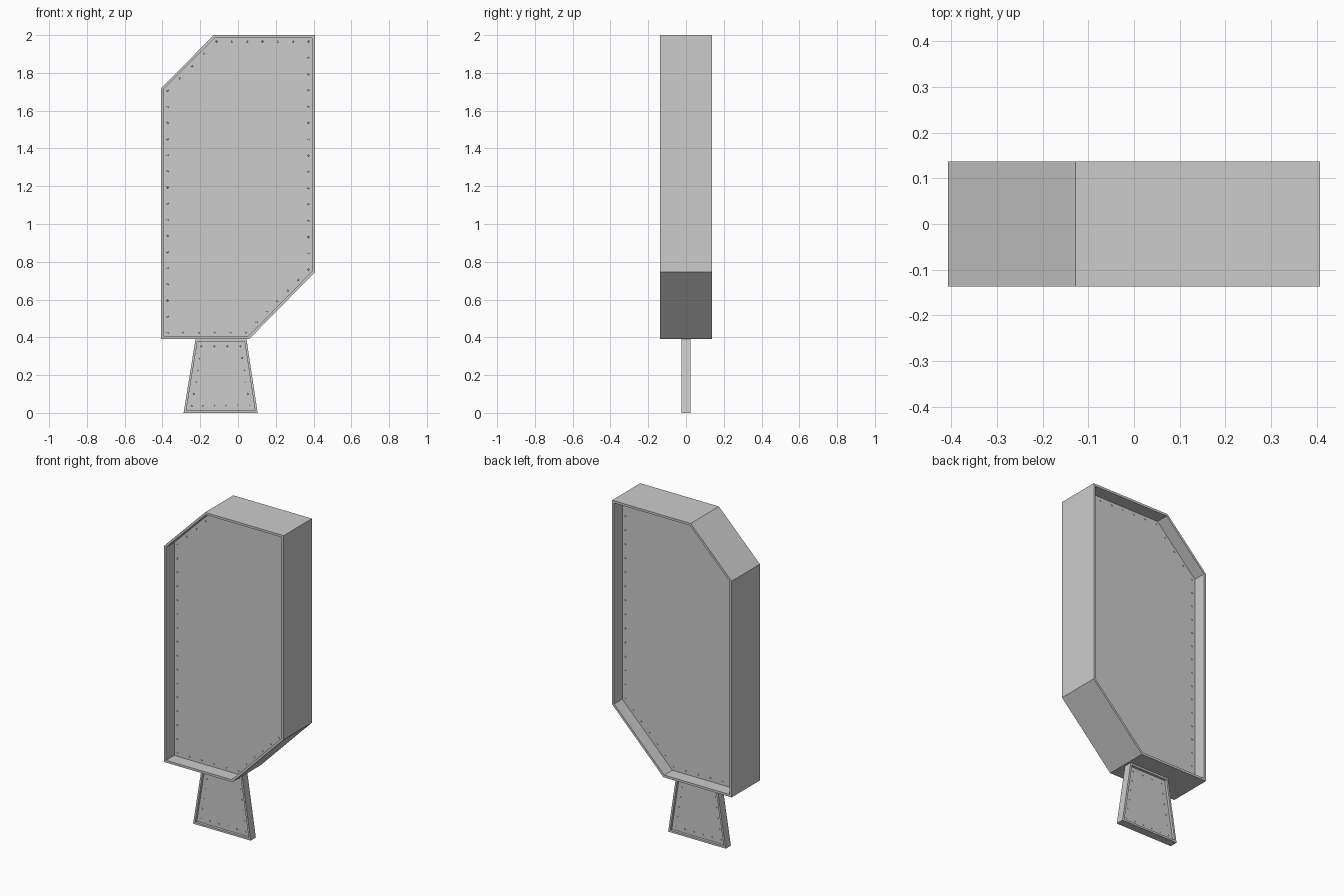
import bpy, bmesh, math
from mathutils import Vector, Matrix

if "Cube" in bpy.data.objects:
    bpy.data.objects.remove(bpy.data.objects["Cube"])


def inset(pts, d):
    """Offset a counter-clockwise (x, z) outline inward by d."""
    out, n = [], len(pts)
    for i in range(n):
        a, b, c = (Vector(pts[(i + k) % n]) for k in (-1, 0, 1))
        u, v = (b - a).normalized(), (c - b).normalized()
        n1, n2 = Vector((-u.y, u.x)), Vector((-v.y, v.x))
        out.append(b + (n1 + n2) * d / (1 + n1.dot(n2)))
    return out


def finish(name, bm):
    bmesh.ops.recalc_face_normals(bm, faces=bm.faces)
    me = bpy.data.meshes.new(name)
    bm.to_mesh(me)
    bm.free()
    ob = bpy.data.objects.new(name, me)
    bpy.context.collection.objects.link(ob)
    return ob


def frame(name, pts, t, half):
    bm = bmesh.new()
    loops = [[bm.verts.new((p[0], y, p[1])) for p in ring]
             for ring, y in ((pts, -half), (pts, half),
                             (inset(pts, t), half), (inset(pts, t), -half))]
    n = len(pts)
    for k in range(4):
        a, b = loops[k], loops[(k + 1) % 4]
        for i in range(n):
            j = (i + 1) % n
            bm.faces.new((a[i], a[j], b[j], b[i]))
    return finish(name, bm)


def panel(name, pts, half):
    bm = bmesh.new()
    f = bm.faces.new([bm.verts.new((p[0], -half, p[1])) for p in pts])
    ext = bmesh.ops.extrude_face_region(bm, geom=[f])
    vs = [v for v in ext["geom"] if isinstance(v, bmesh.types.BMVert)]
    bmesh.ops.translate(bm, verts=vs, vec=(0, 2 * half, 0))
    return finish(name, bm)


def rivets(name, pts, half, spacing, r):
    """Small heads along an outline, on both faces of the panel."""
    bm = bmesh.new()
    for i in range(len(pts)):
        a, b = pts[i], pts[(i + 1) % len(pts)]
        n = max(1, round((b - a).length / spacing))
        for k in range(n):
            p = a.lerp(b, k / n)
            for s in (-1, 1):
                m = (Matrix.Translation((p.x, s * half, p.y))
                     @ Matrix.Rotation(math.pi / 2 * -s, 4, 'X'))
                bmesh.ops.create_cone(bm, cap_ends=True, segments=8, radius1=r,
                                      radius2=r * 0.6, depth=r, matrix=m)
    return finish(name, bm)


def sign(name, pts, t, half, panel_half, margin, spacing, r):
    frame(name + "_frame", pts, t, half)
    panel(name + "_panel", inset(pts, t * 0.5), panel_half)
    rivets(name + "_rivets", inset(pts, t + margin), panel_half, spacing, r)


# Large board with two cut corners
sign("board", [(-0.407, 0.39), (0.058, 0.39), (0.407, 0.745), (0.407, 2.0),
               (-0.128, 2.0), (-0.407, 1.72)],
     0.014, 0.137, 0.058, 0.02, 0.085, 0.006)

# Tapered lower plate
sign("foot", [(-0.288, 0.0), (0.104, 0.0), (0.045, 0.39), (-0.225, 0.39)],
     0.012, 0.025, 0.009, 0.025, 0.065, 0.005)
